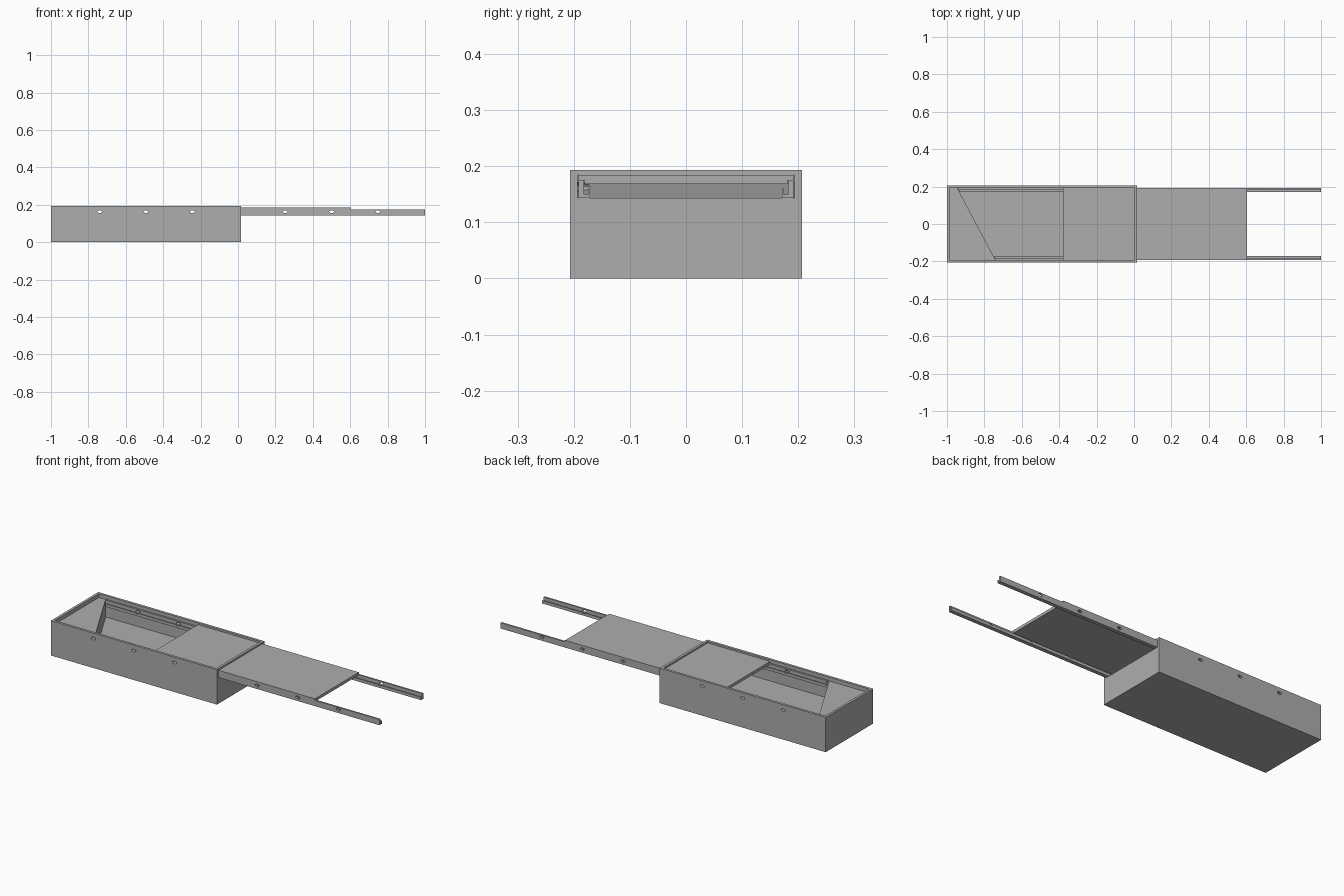
import bpy
import bmesh
from math import cos, sin, tau

old = bpy.data.objects.get("Cube")
if old:
    bpy.data.objects.remove(old, do_unlink=True)

grey = bpy.data.materials.new("plain grey")
grey.use_nodes = True
GREY = (0.42, 0.42, 0.42, 1)
grey.diffuse_color = GREY
grey.node_tree.nodes["Principled BSDF"].inputs["Base Color"].default_value = GREY


def loft(name, start, end):
    """Closed solid between two matching outlines."""
    bm = bmesh.new()
    a = [bm.verts.new(p) for p in start]
    b = [bm.verts.new(p) for p in end]
    bm.faces.new(a)
    bm.faces.new(b)
    for i in range(len(a)):
        j = (i + 1) % len(a)
        bm.faces.new((a[i], a[j], b[j], b[i]))
    bmesh.ops.recalc_face_normals(bm, faces=bm.faces)
    mesh = bpy.data.meshes.new(name)
    bm.to_mesh(mesh)
    bm.free()
    mesh.materials.append(grey)
    obj = bpy.data.objects.new(name, mesh)
    bpy.context.collection.objects.link(obj)
    return obj


def prism(name, outline, z0, z1):
    return loft(name, [(x, y, z0) for x, y in outline], [(x, y, z1) for x, y in outline])


def block(name, x0, x1, half_y, z0, z1):
    return prism(name, [(x0, -half_y), (x1, -half_y), (x1, half_y), (x0, half_y)], z0, z1)


def cut(obj, cutter):
    cutter.hide_render = True
    mod = obj.modifiers.new("cut", "BOOLEAN")
    mod.operation = "DIFFERENCE"
    mod.solver = "EXACT"
    mod.object = cutter
    bpy.context.view_layer.objects.active = obj
    bpy.ops.object.modifier_apply(modifier=mod.name)
    bpy.data.objects.remove(cutter, do_unlink=True)


def slant(y):
    """x of the slanted cavity end at a given y."""
    return -0.945 + (0.193 - y) * 0.53


HOLE_Z = 0.163


def hole(x):
    ring = [(x + 0.013 * cos(tau * i / 16), HOLE_Z + 0.007 * sin(tau * i / 16)) for i in range(16)]
    return loft("hole_cutter", [(u, -0.3, v) for u, v in ring], [(u, 0.3, v) for u, v in ring])


# Box: lid recess, deep cavity with a slanted end, slot for the slide
INNER = 0.193
box = block("box", -1, 0.016, 0.207, 0, 0.193)
cut(box, block("recess_cutter", -0.986, 0.002, INNER, 0.172, 0.25))
cavity = [(slant(-INNER), -INNER), (0.002, -INNER), (0.002, INNER), (slant(INNER), INNER)]
cut(box, prism("cavity_cutter", cavity, 0.075, 0.25))
cut(box, block("slot_cutter", -0.02, 0.05, INNER, 0.143, 0.184))

# Sliding lid with a stepped underside
block("lid", -0.38, 0.605, 0.192, 0.175, 0.184)
block("lid_step", -0.38, 0.605, 0.181, 0.168, 0.175)

# Channel rails, trimmed to the slanted end
profile = [(0.192, 0.1435), (0.192, 0.175), (0.182, 0.175), (0.182, 0.150),
           (0.175, 0.150), (0.175, 0.160), (0.171, 0.160), (0.171, 0.1435)]
rails = []
for side, label in ((1, "back_rail"), (-1, "front_rail")):
    section = [(side * y, z) for y, z in profile]
    rails.append(loft(label, [(slant(y) + 0.002, y, z) for y, z in section],
                      [(1, y, z) for y, z in section]))

# Evenly spaced pin holes through the box sides and rails
for i in range(-3, 4):
    x = 0.004 + i * 0.248
    if i < 0:
        cut(box, hole(x))
    if i:
        for rail in rails:
            cut(rail, hole(x))
